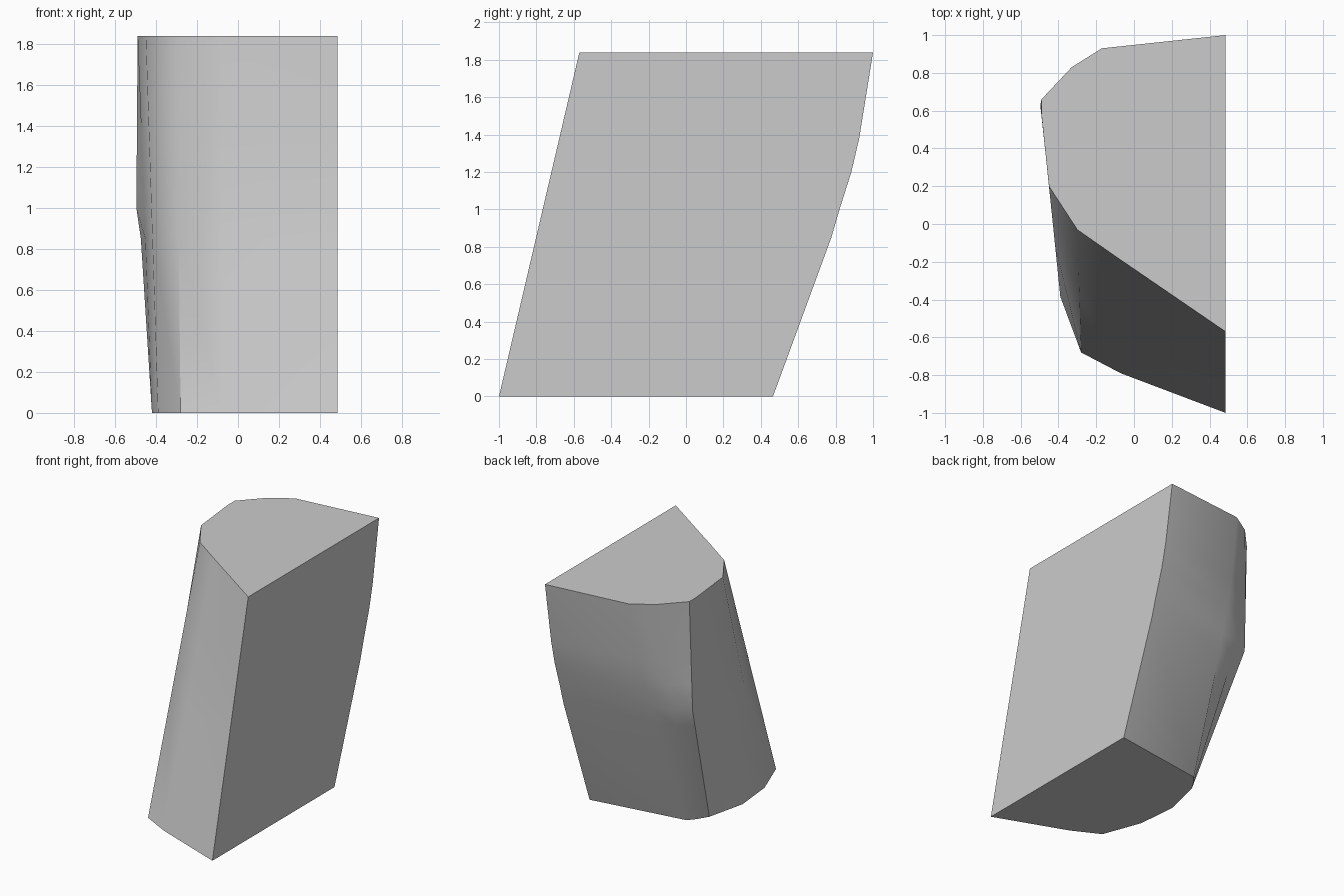
import bpy
import bmesh
import math
from mathutils import Vector

cube = bpy.data.objects.get("Cube")
if cube:
    bpy.data.objects.remove(cube, do_unlink=True)

HEIGHT, SIDE = 1.84, 0.485
KINK = 1.0 / HEIGHT  # height fraction where the rear corner bends

# Plan outlines, from the front corner of the flat side round to its back corner
bottom = [(SIDE, -1), (-.07, -.79), (-.28, -.68), (-.39, -.385), (-.42, -.08),
          (-.35, .22), (-.3, .3), (-.255, .355), (SIDE, .465)]
top = [(SIDE, -.57), (-.085, -.18), (-.3, -.03), (-.45, .2), (-.49, .58),
       (-.49, .66), (-.33, .83), (-.17, .93), (SIDE, 1)]

# Outward bulge of the rear part between the two outlines
corner_bulge = {5: Vector((-.07, .17)), 6: Vector((-.065, .1))}
back_bulge = {7: Vector((0, .065)), 8: Vector((0, .065))}

# Height of each ring and how strongly the back bulges there
rings = [(0, 0), (.85, 1), (1, 1), (1.2, 1.08), (1.38, .92), (HEIGHT, 0)]


def ring_points(z, back_weight):
    t = z / HEIGHT
    tent = t / KINK if t < KINK else (1 - t) / (1 - KINK)
    for i, (low, high) in enumerate(zip(bottom, top)):
        p = Vector(low).lerp(Vector(high), t)
        p += corner_bulge.get(i, Vector((0, 0))) * tent
        p += back_bulge.get(i, Vector((0, 0))) * back_weight
        yield p.x, p.y, z


# Loft the rings and cap both ends
bm = bmesh.new()
loops = [[bm.verts.new(p) for p in ring_points(z, w)] for z, w in rings]
count = len(bottom)
for lower, upper in zip(loops, loops[1:]):
    for i in range(count):
        j = (i + 1) % count
        bm.faces.new((lower[i], lower[j], upper[j], upper[i]))
bm.faces.new(loops[0])
bm.faces.new(loops[-1])
bmesh.ops.recalc_face_normals(bm, faces=bm.faces)

mesh = bpy.data.meshes.new("leaning_block")
bm.to_mesh(mesh)
bm.free()
block = bpy.data.objects.new("leaning_block", mesh)
bpy.context.collection.objects.link(block)

# Single plain grey
grey = bpy.data.materials.new("plain_grey")
grey.use_nodes = True
colour = (.6, .6, .6, 1)
grey.diffuse_color = colour
grey.node_tree.nodes["Principled BSDF"].inputs["Base Color"].default_value = colour
mesh.materials.append(grey)

# Smooth rounded walls, crisp rims
bpy.ops.object.select_all(action="DESELECT")
block.select_set(True)
bpy.context.view_layer.objects.active = block
bpy.ops.object.shade_smooth_by_angle(angle=math.radians(35))
